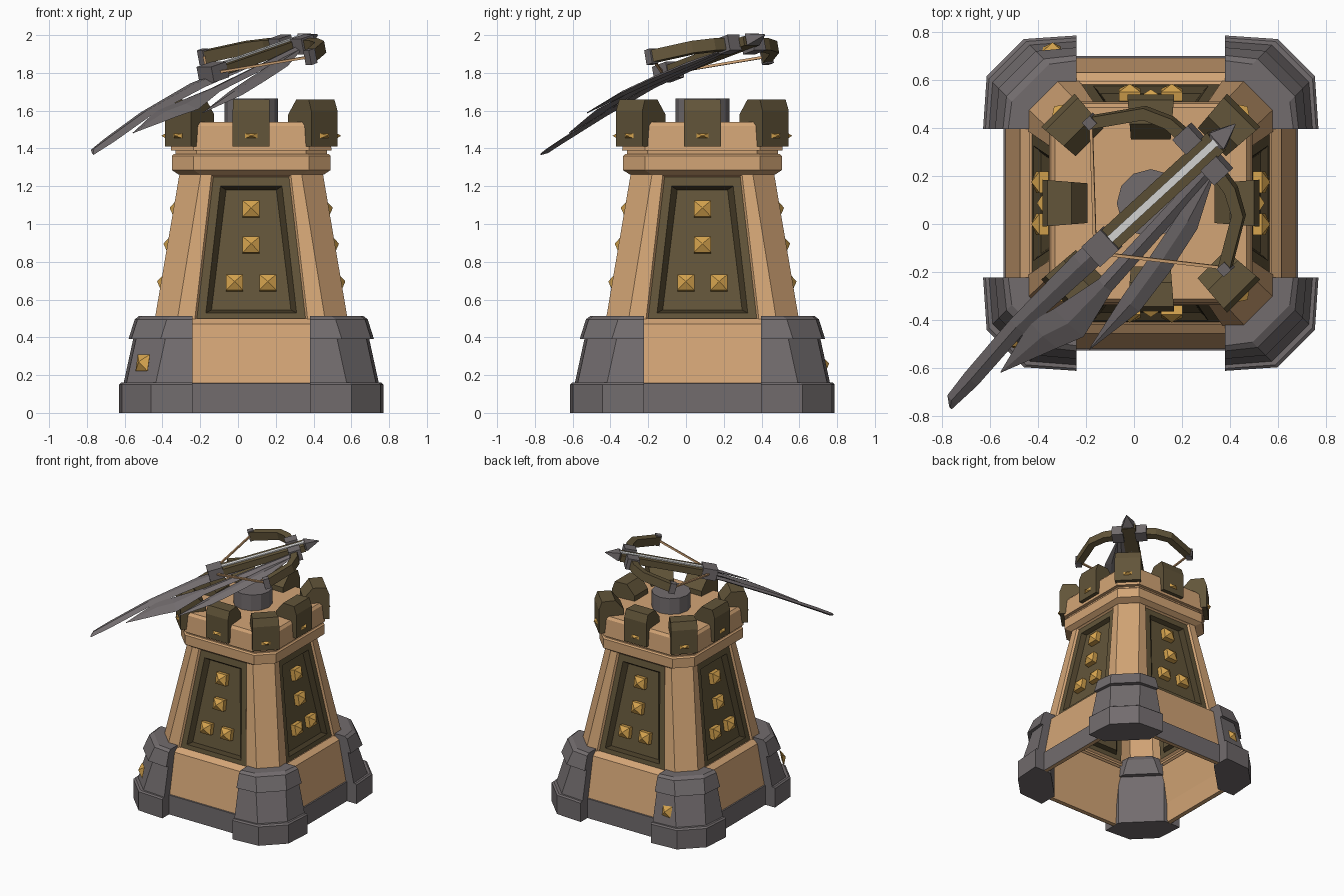
import bpy, bmesh, math
from mathutils import Matrix, Vector

if "Cube" in bpy.data.objects:
    bpy.data.objects.remove(bpy.data.objects["Cube"])

CX, CY = 0.07, 0.087          # tower axis
TOWER = Matrix.Translation((CX, CY, 0))


def material(name, rgb):
    m = bpy.data.materials.new(name)
    m.diffuse_color = (*rgb, 1)
    m.use_nodes = True
    m.node_tree.nodes["Principled BSDF"].inputs["Base Color"].default_value = m.diffuse_color
    return m


TAN = material("tan_stone", (0.65, 0.375, 0.18))
GREY = material("grey_stone", (0.168, 0.15, 0.155))
OLIVE = material("olive_wood", (0.122, 0.09, 0.041))
DARK = material("dark_wood", (0.06, 0.044, 0.02))
GOLD = material("gold", (0.66, 0.365, 0.075))
PALE = material("pale_metal", (0.75, 0.75, 0.74))


def finish(name, bm, mats, matrix=TOWER):
    bmesh.ops.remove_doubles(bm, verts=bm.verts, dist=1e-5)
    bmesh.ops.recalc_face_normals(bm, faces=bm.faces)
    me = bpy.data.meshes.new(name)
    bm.to_mesh(me)
    bm.free()
    for m in mats:
        me.materials.append(m)
    ob = bpy.data.objects.new(name, me)
    bpy.context.collection.objects.link(ob)
    ob.matrix_world = matrix
    return ob


def loft(bm, rings, start=True, end=True, mats=None):
    """Skin a list of closed rings; mats gives a material index per band, then the cap."""
    vs = [[bm.verts.new(p) for p in r] for r in rings]
    n = len(vs[0])
    for i, (a, b) in enumerate(zip(vs, vs[1:])):
        for j in range(n):
            f = bm.faces.new((a[j], a[(j + 1) % n], b[(j + 1) % n], b[j]))
            f.material_index = mats[i] if mats else 0
    if start:
        bm.faces.new(vs[0][::-1])
    if end:
        f = bm.faces.new(vs[-1])
        f.material_index = mats[-1] if mats else 0


def solid(name, rings, mat, matrix=TOWER, start=True, end=True):
    bm = bmesh.new()
    loft(bm, rings, start, end)
    return finish(name, bm, [mat], matrix)


def octagon(h, c, z):
    return [(-c, -h, z), (c, -h, z), (h, -c, z), (h, c, z),
            (c, h, z), (-c, h, z), (-h, c, z), (-h, -c, z)]


def turn(k, step=90):
    return Matrix.Rotation(math.radians(step * k), 4, 'Z')


def box(name, centre, size, mat, matrix):
    bm = bmesh.new()
    bmesh.ops.create_cube(bm, size=1)
    bmesh.ops.scale(bm, vec=size, verts=bm.verts)
    bmesh.ops.translate(bm, vec=centre, verts=bm.verts)
    return finish(name, bm, [mat], matrix)


def stud(name, place, w, h, out, stem=0.0):
    """Gold pyramid on an optional square stem, base facing local -y."""
    x, z = w / 2, h / 2
    sq = [(-x, -z), (x, -z), (x, z), (-x, z)]
    rings = [[(a, 0, b) for a, b in sq], [(a, -stem - .001, b) for a, b in sq],
             [(a * .04, -out, b * .04) for a, b in sq]]
    return solid(name, rings, GOLD, TOWER @ place)


# Lower wall with a hollow underside
solid("foot_strip", [octagon(.615, .39, 0), octagon(.615, .39, .155), octagon(.605, .39, .158)],
      GREY, start=False, end=False)
solid("lower_wall", [octagon(.607, .39, .155), octagon(.545, .39, .47), octagon(.505, .385, .5)],
      TAN, start=False, end=False)
solid("wall_lining", [octagon(.614, .389, .001), octagon(.58, .375, .001), octagon(.575, .375, .16),
                      octagon(.53, .38, .46)], TAN, start=False, end=False)


# Tapered body with recessed wooden panels
def half(z):
    return .515 - (z - .47) * .17


def panel_ring(wb, wt, zb, zt, d):
    return [(-wb, -half(zb) + d, zb), (wb, -half(zb) + d, zb),
            (wt, -half(zt) + d, zt), (-wt, -half(zt) + d, zt)]


SHELL = panel_ring(.395, .265, .47, 1.275, 0)
bm = bmesh.new()
for k in range(4):
    rings = [SHELL,
             panel_ring(.30, .21, .485, 1.26, 0),
             panel_ring(.288, .2, .497, 1.25, .015),
             panel_ring(.24, .163, .53, 1.2, .015),
             panel_ring(.21, .133, .545, 1.18, .045)]
    rings = [[turn(k) @ Vector(p) for p in r] for r in rings]
    loft(bm, rings, start=False, mats=[0, 0, 1, 2, 1])
    # cap reuses the last index, so the recess floor stays olive
    nxt = [turn(k + 1) @ Vector(p) for p in SHELL]
    bm.faces.new([bm.verts.new(p) for p in (rings[0][1], nxt[0], nxt[3], rings[0][2])])
finish("tower_body", bm, [TAN, OLIVE, DARK])

for k in range(4):
    for u, z in ((0, 1.075), (0, .885), (-.088, .685), (.088, .685)):
        at = Matrix.Translation((u, -half(z) + .046, z)) @ Matrix.Rotation(math.radians(-9.6), 4, 'X')
        stud("panel_stud", turn(k) @ at, .09, .085, .066, .038)


# Corner buttresses
def corner(h, z, inner=.55):
    a, b = h - .015, h - .17
    return [(.31, -h, z), (b, -a, z), (a, -b, z), (h, -.31, z), (inner, -.31, z), (.31, -inner, z)]


for k in range(4):
    m = TOWER @ turn(k)
    solid("buttress_foot", [corner(.70, 0), corner(.70, .15), corner(.69, .16)], GREY, m)
    solid("buttress_shaft", [corner(.675, .16), corner(.625, .39)], GREY, m)
    solid("buttress_cap", [corner(.65, .39, .5), corner(.617, .495, .45),
                           corner(.595, .512, .43)], GREY, m)
tilt = Matrix.Rotation(math.radians(-11), 4, 'X')
stud("buttress_stud_front", turn(-.5) @ Matrix.Translation((0, -.812, .265)) @ tilt, .09, .09, .03)
stud("buttress_stud_back", Matrix.Translation((-.41, .64, .255)) @ turn(2) @ tilt, .085, .09, .03)

# Cornice and crown
solid("cornice", [octagon(.385, .27, 1.262), octagon(.42, .305, 1.285), octagon(.42, .305, 1.36),
                  octagon(.41, .298, 1.37)], TAN)
solid("crown_neck", [octagon(.40, .29, 1.365), octagon(.40, .29, 1.392)], TAN)
solid("crown", [octagon(.425, .305, 1.388), octagon(.415, .305, 1.52),
                octagon(.40, .292, 1.54)], TAN)

# Merlons on the sides and corners, narrowing inward
for k in range(8):
    r = .453 if k % 2 == 0 else .548
    m = turn(k, 45)
    prof = [(0, 1.41), (0, 1.60), (.022, 1.66), (.122, 1.66), (.188, 1.58), (.188, 1.41)]
    solid("merlon", [[(s * (.098 - .08 * d), d - r, z) for d, z in prof] for s in (-1, 1)],
          OLIVE, TOWER @ m)
    stud("merlon_stud", m @ Matrix.Translation((0, -r, 1.467)), .065, .026, .022)

# Turret pivot
bm = bmesh.new()
bmesh.ops.create_cone(bm, cap_ends=True, segments=12, radius1=.142, radius2=.142, depth=.135)
bmesh.ops.translate(bm, vec=(0, 0, 1.598), verts=bm.verts)
finish("turret_pivot", bm, [GREY])

# Crossbow, built along local x and then pitched and turned
YAW = Matrix.Rotation(math.radians(42.6), 4, 'Z')
BOW = Matrix.Translation((.105, .125, 1.887)) @ YAW @ Matrix.Rotation(math.radians(-14.3), 4, 'Y')
box("stock", (.005, 0, 0), (.66, .105, .05), OLIVE, BOW)
box("bolt_track", (.02, 0, .029), (.66, .032, .009), PALE, BOW)
box("rear_block", (-.335, 0, 0), (.11, .115, .085), GREY, BOW)
solid("bolt_head", [[(x, a * w, b * h + .005) for a, b in ((-1, -1), (1, -1), (1, 1), (-1, 1))]
                    for x, w, h in ((.33, .03, .025), (.345, .045, .032), (.447, .002, .002))], GREY, BOW)


def bar(name, pts, w, h, mat):
    """Rectangular bar along a flat path."""
    rings = []
    for i, p in enumerate(pts):
        t = Vector(pts[min(i + 1, len(pts) - 1)]) - Vector(pts[max(i - 1, 0)])
        n = Vector((-t.y, t.x)).normalized() * w / 2
        rings.append([(p[0] + a * n.x, p[1] + a * n.y, b * h / 2)
                      for a, b in ((-1, -1), (1, -1), (1, 1), (-1, 1))])
    solid(name, rings, mat, BOW)


for s in (-1, 1):
    box("limb_block", (.255, s * .087, 0), (.09, .085, .085), GREY, BOW)
    bar("bow_limb", [(.255, s * .06), (.24, s * .19), (.19, s * .29), (-.01, s * .415)], .05, .065, OLIVE)
    box("limb_tip", (-.005, s * .415, 0), (.045, .045, .08), GREY, BOW)
    bar("bow_string", [(-.005, s * .415), (-.33, s * .05)], .013, .013, TAN)

# Three ridged vanes trailing below the stock: stations of (along, right, left)
WING = Matrix.Translation((.105, .125, 1.855)) @ YAW @ Matrix.Rotation(math.radians(-20.7), 4, 'Y')
vanes = {
    "vane_long": [(-1.25, -.075, -.06), (-1.22, -.075, -.02), (-1.1, -.075, 0), (-.8, -.045, .035),
                  (-.42, -.05, .055), (.25, -.04, .03)],
    "vane_middle": [(-.99, -.102, -.098), (-.75, -.185, -.03), (-.638, -.225, -.055),
                    (-.42, -.165, -.09), (.21, -.10, -.04)],
    "vane_short": [(-.66, -.282, -.278), (-.40, -.305, -.21), (-.2, -.27, -.165), (.01, -.215, -.115),
                   (.22, -.095, -.085)],
}
for name, stations in vanes.items():
    rings = []
    for s, r, l in stations:
        arch = .04 * math.sin(math.pi * (s + 1.25) / 1.5)
        mid, up = (r + l) / 2, min(.014, (l - r) * .2 + .002)
        rings.append([(s * 1.069, t, arch + .2 * t + dz)
                      for t, dz in ((r, 0), (mid, -up), (l, 0), (mid, up))])
    solid(name, rings, GREY, WING)
